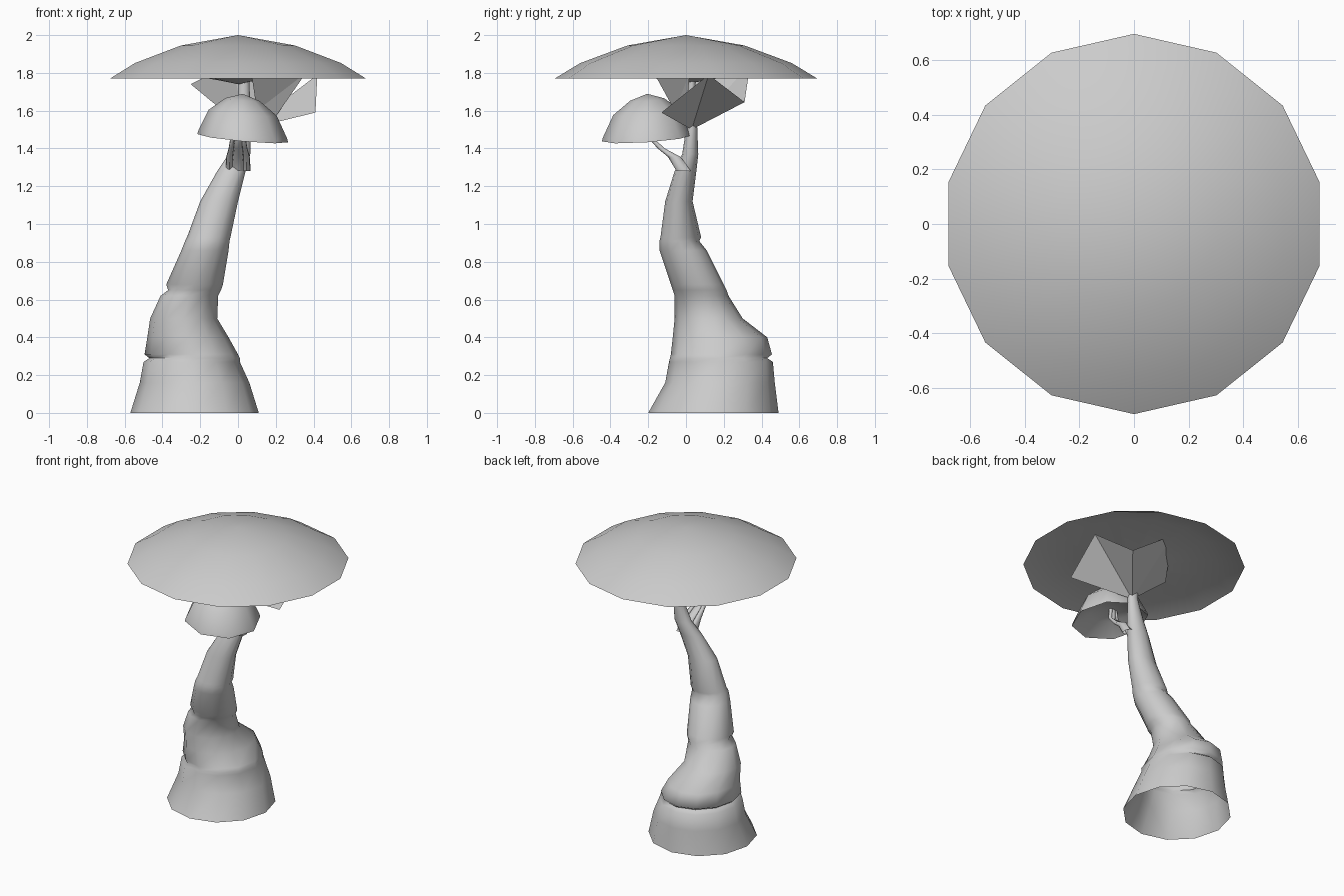
import bpy, math
from mathutils import Vector

if "Cube" in bpy.data.objects:
    bpy.data.objects.remove(bpy.data.objects["Cube"], do_unlink=True)

grey = bpy.data.materials.new("plain_grey")
grey.use_nodes = True
grey.diffuse_color = (0.6, 0.6, 0.6, 1)
grey.node_tree.nodes["Principled BSDF"].inputs["Base Color"].default_value = (0.6, 0.6, 0.6, 1)


def add_mesh(name, verts, faces, smooth=None):
    mesh = bpy.data.meshes.new(name)
    mesh.from_pydata(verts, [], faces)
    mesh.materials.append(grey)
    ob = bpy.data.objects.new(name, mesh)
    bpy.context.collection.objects.link(ob)
    if smooth:
        bpy.ops.object.select_all(action="DESELECT")
        ob.select_set(True)
        bpy.context.view_layer.objects.active = ob
        bpy.ops.object.shade_smooth_by_angle(angle=math.radians(smooth))
    return ob


def loft(name, rings, sides, tip=None, end=None, shape=None, smooth=60):
    """Join rings of (centre, x radius, y radius), optionally closed to points."""
    verts, faces = [], []
    for c, rx, ry in rings:
        for i in range(sides):
            a = math.tau * i / sides - math.pi / 2
            verts.append(Vector(c) + Vector((rx * math.cos(a), ry * math.sin(a), 0)))
    for r in range(len(rings) - 1):
        for i in range(sides):
            j = (i + 1) % sides
            a, b = r * sides, (r + 1) * sides
            faces.append((a + i, a + j, b + j, b + i))
    last = (len(rings) - 1) * sides
    for point, base, flip in ((tip, last, False), (end, 0, True)):
        if point:
            verts.append(Vector(point))
            k = len(verts) - 1
            for i in range(sides):
                j = (i + 1) % sides
                faces.append((base + j, base + i, k) if flip else (base + i, base + j, k))
    if shape:
        verts = [shape(v) for v in verts]
    return add_mesh(name, verts, faces, smooth)


def cap(name, centre, profile, tip, end, sides, shape=None):
    x, y = centre
    rings = [((x, y, z), r, r) for r, z in profile]
    return loft(name, rings, sides, (x, y, tip), (x, y, end), shape)


# Main cap: gill underside, rim and dome
cap("main_cap", (0, 0),
    [(0.1, 1.76), (0.5, 1.825), (0.695, 1.77), (0.56, 1.852), (0.31, 1.945)],
    2.0, 1.74, 14)

# Leaning trunk: height, x range, y range
trunk = [
    (0, -0.57, 0.11, -0.20, 0.49),
    (0.16, -0.52, 0.06, -0.11, 0.47),
    (0.27, -0.50, 0.01, -0.09, 0.46),
    (0.29, -0.47, 0.01, -0.085, 0.43),
    (0.31, -0.495, 0, -0.08, 0.455),
    (0.40, -0.48, -0.05, -0.07, 0.43),
    (0.50, -0.465, -0.11, -0.06, 0.30),
    (0.62, -0.41, -0.105, -0.06, 0.225),
    (0.65, -0.37, -0.09, -0.07, 0.215),
    (0.68, -0.38, -0.08, -0.08, 0.20),
    (0.86, -0.30, -0.05, -0.14, 0.11),
    (0.91, -0.28, -0.045, -0.14, 0.07),
    (0.93, -0.27, -0.04, -0.135, 0.08),
    (1.12, -0.20, 0, -0.11, 0.035),
    (1.28, -0.11, 0.04, -0.06, 0.055),
    (1.37, -0.05, 0.065, -0.02, 0.065),
    (1.50, 0.0, 0.07, 0.0, 0.06),
    (1.76, 0.0, 0.06, 0.01, 0.05),
]
loft("trunk", [(((a + b) / 2, (c + d) / 2, z), (b - a) / 2, (d - c) / 2)
               for z, a, b, c, d in trunk], 12, smooth=70)

# Small tilted cap on the front branch
def tilt(v):
    return v + Vector((0, 0, -0.09 * (v.x - 0.02) + 0.07 * (v.y + 0.2)))

cap("small_cap", (0.025, -0.205),
    [(0.13, 1.52), (0.24, 1.455), (0.235, 1.475), (0.18, 1.59), (0.09, 1.66)],
    1.69, 1.54, 8, tilt)

# Forked branches carrying the small cap
for name, x, width in (("middle_branch", 0.0, 0.024), ("right_branch", -0.045, 0.014),
                       ("left_branch", 0.045, 0.014)):
    loft(name, [((x, -0.01, 1.28), width * 1.6, 0.04),
                ((x, -0.06, 1.355), width * 1.3, 0.035),
                ((x * 0.8, -0.13, 1.40), width, 0.02),
                ((x * 0.6, -0.20, 1.47), width * 0.8, 0.012),
                ((x * 0.4, -0.205, 1.54), width * 0.8, 0.012)], 7)

# Flat angular plates folded around the trunk top
foot = (0.04, 0.03, 1.50)
back = (0.27, 0.31, 1.645)
front = (0.41, -0.13, 1.59)
top = (0.42, 0.12, 1.79)
side = (-0.25, 0.01, 1.74)
plates = {
    "back_plate": [(-0.03, 0.34, 1.85), side, foot, back],
    "outer_plate": [foot, front, top],
    "outer_back_plate": [foot, top, back],
    "inner_plate": [(0.36, 0.02, 1.80), (0.07, -0.17, 1.80), (0.1, -0.06, 1.6), (0.2, 0, 1.57)],
}
for name, points in plates.items():
    n = len(points)
    faces = [(0, 1, 2)] if n == 3 else [(0, 1, 2), (0, 2, 3)]
    add_mesh(name, points, faces)
